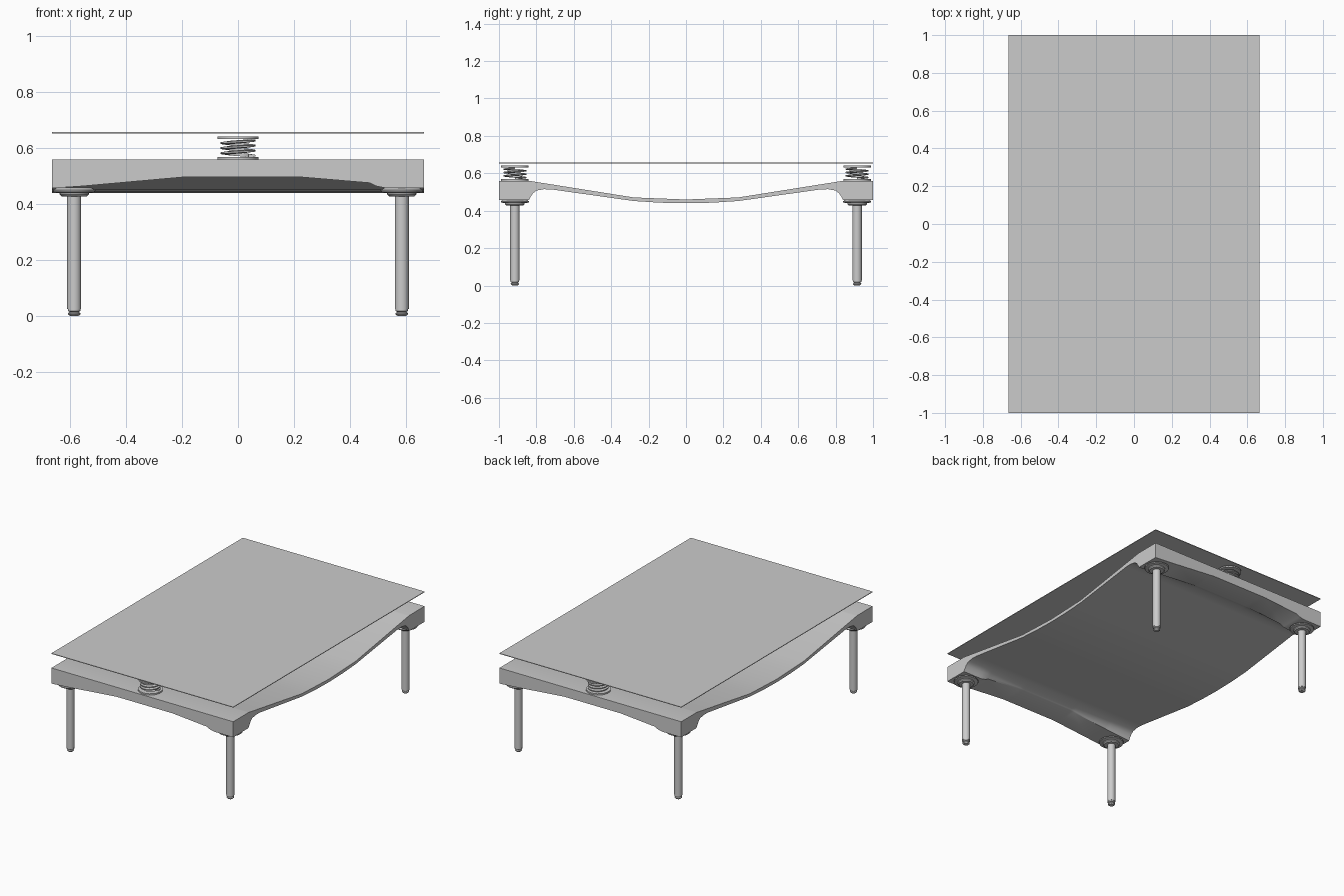
import bpy, bmesh, math

if "Cube" in bpy.data.objects:
    bpy.data.objects.remove(bpy.data.objects["Cube"], do_unlink=True)

grey = bpy.data.materials.new("light_grey")
grey.use_nodes = True
grey.diffuse_color = (0.6, 0.6, 0.6, 1)
grey.node_tree.nodes["Principled BSDF"].inputs["Base Color"].default_value = (0.6, 0.6, 0.6, 1)


def finish(name, bm, angle=35):
    """Turn a bmesh into a shaded object."""
    bmesh.ops.recalc_face_normals(bm, faces=bm.faces)
    mesh = bpy.data.meshes.new(name)
    bm.to_mesh(mesh)
    bm.free()
    mesh.materials.append(grey)
    obj = bpy.data.objects.new(name, mesh)
    bpy.context.collection.objects.link(obj)
    bpy.ops.object.select_all(action="DESELECT")
    obj.select_set(True)
    bpy.context.view_layer.objects.active = obj
    bpy.ops.object.shade_smooth_by_angle(angle=math.radians(angle))
    return obj


def interpolate(points, t):
    """Height at t along a line of (position, height) points."""
    for (a, za), (b, zb) in zip(points, points[1:]):
        if t <= b:
            return za + (zb - za) * max(0, t - a) / (b - a)
    return points[-1][1]


def lathe(name, profile, x, y, steps=24, closed=False):
    """Spin a (radius, height) profile around a vertical axis."""
    bm = bmesh.new()
    rings = []
    for i in range(steps):
        a = 2 * math.pi * i / steps
        rings.append([bm.verts.new((x + r * math.cos(a), y + r * math.sin(a), z)) for r, z in profile])
    count = len(profile)
    for i in range(steps):
        p, q = rings[i], rings[(i + 1) % steps]
        for k in range(count if closed else count - 1):
            m = (k + 1) % count
            bm.faces.new((p[k], q[k], q[m], p[m]))
    if not closed:
        bm.faces.new([r[0] for r in rings])
        bm.faces.new([r[-1] for r in rings])
    return finish(name, bm)


# Sagging frame: end beams with arched undersides joined by a thin curved sheet
ARCH = [(-0.665, 0.457), (-0.56, 0.464), (-0.19, 0.497), (0.22, 0.497),
        (0.47, 0.476), (0.495, 0.464), (0.53, 0.457), (0.665, 0.457)]
TOP = [(0, 0.46), (0.28, 0.471), (0.84, 0.56), (1, 0.56)]
BOTTOM = [(0, 0.44), (0.14, 0.443), (0.28, 0.452), (0.72, 0.514), (0.76, 0.515), (0.8, 0.508)]
BEAM = 0.84


def underside(x, y):
    end = interpolate(ARCH, x if y < 0 else -x)
    depth = abs(y)
    if depth >= BEAM:
        return end
    if depth <= 0.8:
        return interpolate(BOTTOM, depth)
    # concave fillet from the sheet down to the beam
    t = (depth - 0.8) / (BEAM - 0.8)
    return 0.508 + (end - 0.508) * t ** 1.6


xs = sorted({p[0] for p in ARCH} | {-p[0] for p in ARCH})
half = [0, 0.14, 0.28, 0.72, 0.76, 0.8, 0.82, 0.832, BEAM, 1]
ys = sorted({s * y for s in (-1, 1) for y in half})
bm = bmesh.new()
upper = [[bm.verts.new((x, y, interpolate(TOP, abs(y)))) for x in xs] for y in ys]
lower = [[bm.verts.new((x, y, underside(x, y))) for x in xs] for y in ys]
rows, cols = len(ys), len(xs)
for layer in (upper, lower):
    for j in range(rows - 1):
        for i in range(cols - 1):
            bm.faces.new((layer[j][i], layer[j][i + 1], layer[j + 1][i + 1], layer[j + 1][i]))
for i in (0, cols - 1):
    for j in range(rows - 1):
        bm.faces.new((upper[j][i], upper[j + 1][i], lower[j + 1][i], lower[j][i]))
for j in (0, rows - 1):
    for i in range(cols - 1):
        bm.faces.new((upper[j][i], upper[j][i + 1], lower[j][i + 1], lower[j][i]))
finish("sagging_frame", bm)

# Thin table top
bm = bmesh.new()
bmesh.ops.create_cube(bm, size=1)
for v in bm.verts:
    v.co = (v.co.x * 1.33, v.co.y * 2, 0.655 + v.co.z * 0.004)
finish("table_top", bm)


def spring(name, y):
    """Flat-ribbon helix between two end rings."""
    bm = bmesh.new()
    turns, steps = 3, 72
    section = [(0.038, -0.006), (0.062, -0.003), (0.062, 0.003), (0.038, 0.006)]
    loops = []
    for i in range(steps + 1):
        a = 2 * math.pi * turns * i / steps
        z = 0.573 + 0.054 * i / steps
        loops.append([bm.verts.new((r * math.cos(a), y + r * math.sin(a), z + h)) for r, h in section])
    for p, q in zip(loops, loops[1:]):
        for k in range(4):
            m = (k + 1) % 4
            bm.faces.new((p[k], q[k], q[m], p[m]))
    bm.faces.new(loops[0])
    bm.faces.new(loops[-1])
    finish(name, bm)


def ring(name, y, low, high):
    lathe(name, [(0.042, low), (0.074, low), (0.074, high), (0.042, high)], 0, y, closed=True)


for side, sy in (("front", -1), ("back", 1)):
    y = 0.915 * sy
    spring(side + "_spring", y)
    ring(side + "_spring_base", y, 0.56, 0.569)
    ring(side + "_spring_cap", y, 0.632, 0.641)
    # Legs with ridged feet and stepped mounting flanges
    for hand, sx in (("right", -1), ("left", 1)):
        x = 0.585 * sx
        lathe(f"{side}_{hand}_leg", [(0.025, 0.026), (0.025, 0.45)], x, y)
        lathe(f"{side}_{hand}_foot", [(0.017, 0.002), (0.022, 0.007), (0.022, 0.011), (0.016, 0.015),
                                      (0.023, 0.019), (0.023, 0.027)], x, y)
        lathe(f"{side}_{hand}_flange", [(0.045, 0.428), (0.052, 0.434), (0.052, 0.44), (0.074, 0.444),
                                        (0.076, 0.45), (0.06, 0.46)], x, y)
        lathe(f"{side}_{hand}_foot_tip", [(0.014, 0), (0.018, 0.004)], x, y)
